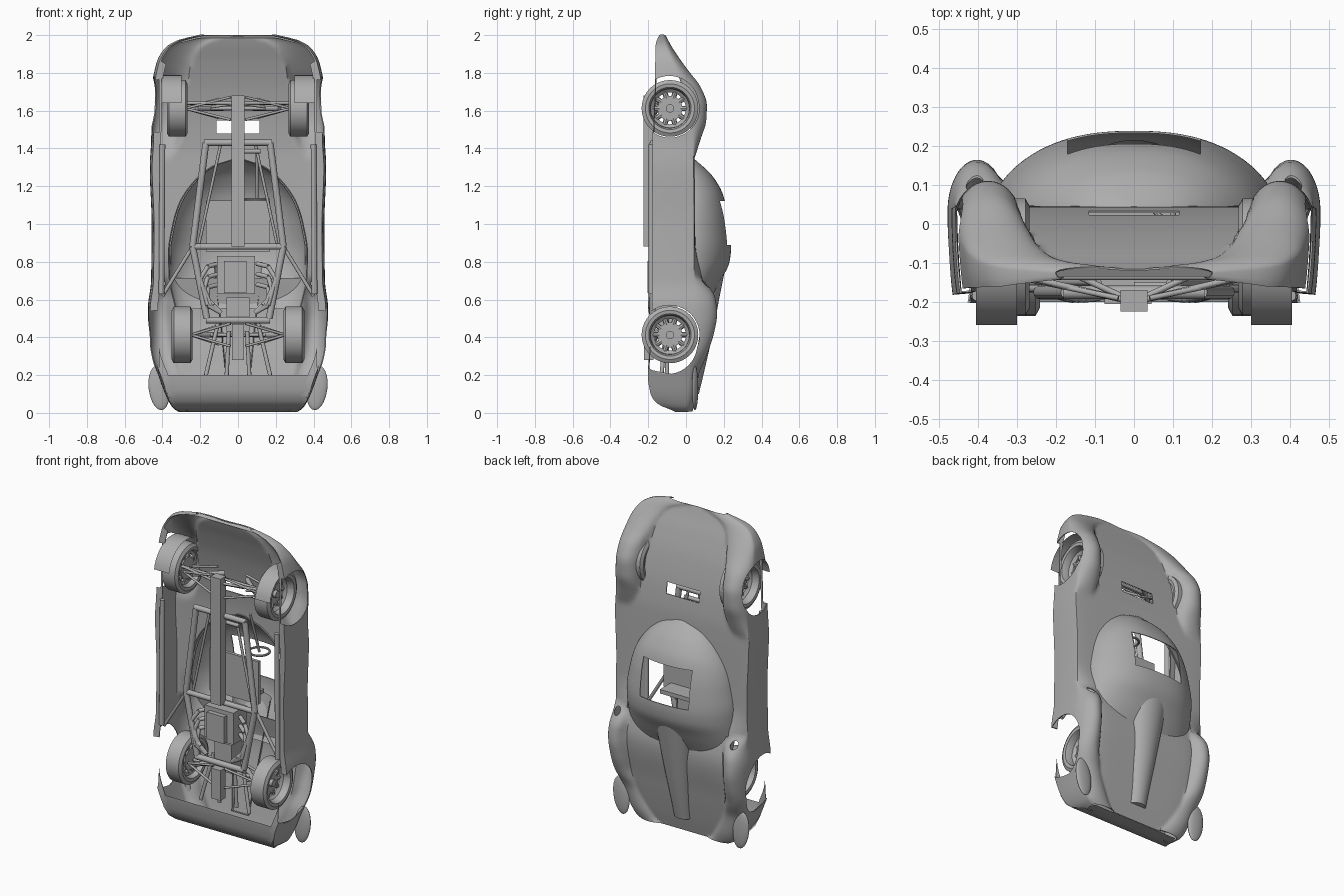
import bpy, bmesh, math
from mathutils import Vector, Matrix

old = bpy.data.objects.get("Cube")
if old:
    bpy.data.objects.remove(old, do_unlink=True)

grey = bpy.data.materials.new("plain_grey")
grey.use_nodes = True
grey.diffuse_color = (0.42, 0.42, 0.42, 1)
grey.node_tree.nodes["Principled BSDF"].inputs["Base Color"].default_value = (0.42, 0.42, 0.42, 1)
SIDES = (("left", 1), ("right", -1))
parts = []

def add(name, bm, keep=True):
    bmesh.ops.recalc_face_normals(bm, faces=bm.faces)
    me = bpy.data.meshes.new(name)
    bm.to_mesh(me)
    bm.free()
    ob = bpy.data.objects.new(name, me)
    bpy.context.scene.collection.objects.link(ob)
    if keep:
        me.materials.append(grey)
        parts.append(ob)
    return ob

def loft(name, rows, close=False, caps=(), keep=True):
    bm = bmesh.new()
    vs = [[bm.verts.new(p) for p in r] for r in rows]
    for a, b in zip(vs, vs[1:]):
        for i in range(len(a) if close else len(a) - 1):
            j = (i + 1) % len(a)
            bm.faces.new((a[i], a[j], b[j], b[i]))
    for c in caps:
        bm.faces.new(vs[c])
    return add(name, bm, keep)

def box(name, c, size, keep=True):
    bm = bmesh.new()
    bmesh.ops.create_cube(bm, size=1, matrix=Matrix.Translation(c) @ Matrix.Diagonal((*size, 1)))
    return add(name, bm, keep)

def cylinder(name, a, b, r, seg=12, keep=True):
    a, b = Vector(a), Vector(b)
    m = Matrix.Translation((a + b) / 2) @ (b - a).to_track_quat('Z', 'Y').to_matrix().to_4x4()
    bm = bmesh.new()
    bmesh.ops.create_cone(bm, cap_ends=True, segments=seg, radius1=r, radius2=r,
                          depth=(b - a).length, matrix=m)
    return add(name, bm, keep)

def pair(name, pts, r):
    """Run of tubing on both sides of the car."""
    for side, s in SIDES:
        for i, (a, b) in enumerate(zip(pts, pts[1:])):
            cylinder(f"{side}_{name}_{i + 1}", (s * a[0], *a[1:]), (s * b[0], *b[1:]), r)

def shell(ob, cutters):
    """Thicken a skin and cut its openings."""
    mod = ob.modifiers.new("thickness", 'SOLIDIFY')
    mod.thickness, mod.offset = .005, 0
    for c in cutters:
        c.hide_render = True
        mod = ob.modifiers.new("cut", 'BOOLEAN')
        mod.operation, mod.object, mod.solver = 'DIFFERENCE', c, 'EXACT'
    bpy.context.view_layer.update()
    ob.data = bpy.data.meshes.new_from_object(ob.evaluated_get(bpy.context.evaluated_depsgraph_get()))
    ob.modifiers.clear()
    for c in cutters:
        bpy.data.objects.remove(c, do_unlink=True)

def curve(*pts):
    """Smooth interpolation through (z, value) points without overshoot."""
    sec = [(b[1] - a[1]) / (b[0] - a[0]) for a, b in zip(pts, pts[1:])]
    tan = [sec[0]] + [0 if p * q <= 0 else 2 * p * q / (p + q) for p, q in zip(sec, sec[1:])] + [sec[-1]]
    def f(z):
        z = min(max(z, pts[0][0]), pts[-1][0])
        i = max(k for k in range(len(sec)) if pts[k][0] <= z)
        h = pts[i + 1][0] - pts[i][0]
        t = (z - pts[i][0]) / h
        return ((2*t**3 - 3*t*t + 1) * pts[i][1] + (t**3 - 2*t*t + t) * h * tan[i]
                + (3*t*t - 2*t**3) * pts[i + 1][1] + (t**3 - t*t) * h * tan[i + 1])
    return f

# Body outline curves along the length (nose at the top)
width = curve((0, .30), (.03, .345), (.2, .42), (.35, .468), (.55, .475), (.7, .458), (1, .455),
              (1.3, .465), (1.45, .457), (1.7, .455), (1.85, .43), (1.93, .385), (1.97, .32), (2, .2))
deck = curve((0, .01), (.1, .035), (.3, .075), (.55, .115), (.7, .09), (.9, .048), (1.35, .042),
             (1.5, .028), (1.7, -.012), (1.85, -.06), (1.95, -.1), (2, -.118))
shoulder = curve((0, 0), (.2, .01), (.5, .03), (.8, .042), (1.35, .038), (1.6, .01), (1.8, -.05),
                 (1.95, -.11), (2, -.125))
sill = curve((0, -.04), (.015, -.07), (.05, -.15), (.1, -.185), (.2, -.2), (.6, -.178), (1.4, -.176),
             (1.8, -.162), (1.95, -.158), (2, -.14))
front_top = curve((1.34, .04), (1.45, .075), (1.55, .105), (1.63, .108), (1.72, .077), (1.82, .003),
                  (1.93, -.073), (2, -.112))
front_half = curve((1.34, .055), (1.5, .08), (1.65, .083), (1.85, .092), (2, .095))
rear_top = curve((0, .03), (.08, .05), (.2, .065), (.3, .105), (.42, .145), (.52, .162), (.6, .155),
                 (.68, .11), (.74, .04))
rear_half = curve((0, .08), (.74, .07))
roof = curve((.55, .1), (.65, .155), (.7, .18), (.8, .228), (.87, .236), (1, .226), (1.15, .195),
             (1.25, .14), (1.345, .04))
roof_width = curve((.55, .33), (.72, .365), (.85, .368), (1, .345), (1.1, .315), (1.2, .255),
                   (1.3, .145), (1.345, .02))

def height(s, z):
    w, ys = width(z), shoulder(z)
    y = deck(z) + (ys - deck(z)) * s ** 8
    for top, half, lo, hi in ((front_top, front_half, 1.34, 2), (rear_top, rear_half, 0, .74)):
        t = (s * w - w + half(z)) / half(z)
        if lo <= z <= hi and abs(t) <= 1:
            y = max(y, ys + (top(z) - ys) * math.sqrt(1 - t * t))
    return y

# Body shell: hood, fenders and sides, open underneath
rows = []
for i in range(101):
    t = i / 100
    z = .008 + 1.992 * (.7 * t + .15 * (1 - math.cos(math.pi * t)))
    w, ys, yb = width(z), shoulder(z), sill(z)
    half = [(s * w, height(s, z), z) for s in (math.sin(k / 38 * math.pi / 2) for k in range(39))]
    half += [(w - .012 * (k / 6) ** 2, ys + (yb - ys) * k / 6, z) for k in range(1, 7)]
    half.append((w - (.05 if z < 1.85 else .02), yb + .004, z))
    rows.append([(-x, y, q) for x, y, q in reversed(half[1:])] + half)
body = loft("body_shell", rows)

# Openings: cockpit, hood vent, wheel arches, fender intakes
edge = [(roof_width(z) - .012, z) for z in (.715 + k * .0249 for k in range(26))]
plan = [(x, z) for x, z in edge if x > .02]
plan += [(-x, z) for x, z in reversed(plan)]
cutters = [loft("cockpit_cutter", [[(x, y, z) for x, z in plan] for y in (-.1, .3)], True, (0, 1), False),
           box("vent_cutter", (0, .05, 1.513), (.23, .12, .07), False)]
for s in (1, -1):
    for y, z, r in ((-.085, 1.612, .155), (-.088, 1.629, .155), (-.088, .41, .16), (-.1, .365, .16)):
        cutters.append(cylinder("arch_cutter", (s * .418, y, z), (s * .6, y, z), r, 40, False))
    cutters.append(cylinder("intake_cutter", (s * .408, -.1, .685), (s * .408, .3, .685), .022, 20, False))
shell(body, cutters)

# Canopy dome with the windscreen opening
rows = []
for i in range(61):
    z = .55 + .795 * math.sin(i / 60 * math.pi / 2)
    ts = [math.sin(k / 24 * math.pi / 2) for k in range(-24, 25)]
    rows.append([(t * roof_width(z), .03 + (roof(z) - .03) * (1 - min(abs(t), 1) ** 2.4) ** .6, z) for t in ts])
shell(loft("canopy", rows), [box("screen_cutter", (0, .22, 1.005), (.34, .2, .235), False)])

# Wheel well liners ahead of the front wheels
for side, s in SIDES:
    loft(side + "_front_liner", [[(s * x, -.085 + .176 * math.cos(a), 1.612 + .176 * math.sin(a))
                                  for a in (k * math.pi / 20 for k in range(6, 20))] for x in (.3, .405)])

# Nose lip under the hood edge
xs = [k * .03 for k in range(-10, 11)]
loft("nose_lip", [[(x, y, z - .25 * max(0, abs(x) - .2)) for x in xs] for y, z in ((-.114, 1.996), (-.134, 1.985))])

# Tail panel wrapping up under the rear
loft("tail_panel", [[(k / 10 * w, y, z) for k in range(-10, 11)] for w, y, z in
                    ((.405, -.2, .2), (.385, -.192, .12), (.365, -.17, .065), (.345, -.13, .03),
                     (.32, -.06, .012), (.3, .012, .006))])

# Spine scoop on the rear deck, open at the forward end
loft("spine_scoop", [[(hw * math.cos(a * math.pi / 16), y0 + (y1 - y0) * math.sin(a * math.pi / 16), z)
                      for a in range(17)] for z, y0, y1, hw in
                     ((.8, .13, .215, .13), (.6, .1, .175, .108), (.4, .07, .138, .086),
                      (.2, .035, .092, .066), (.1, .02, .068, .058))], caps=(-1,))

# Flared fins at the tail corners
for side, s in SIDES:
    bm = bmesh.new()
    bmesh.ops.create_uvsphere(bm, u_segments=24, v_segments=14, radius=1,
                              matrix=Matrix.Translation((s * .418, .048, .132))
                              @ Matrix.Rotation(s * .12, 4, 'Y') @ Matrix.Diagonal((.055, .017, .118, 1)))
    add(side + "_tail_fin", bm)

# Wheels: turned tyre, pierced dish and hub
tyre = ((.112, -.052), (.13, -.055), (.15, -.044), (.15, .044), (.13, .055), (.112, .052), (.104, .03), (.1, -.03))
rim = ((.084, -.022), (.106, -.026), (.106, .012), (.084, -.006))
for end, wx, wz in (("front", .322, 1.612), ("rear", .296, .413)):
    for side, s in SIDES:
        n, c, out = f"{end}_{side}", Vector((s * wx, -.085, wz)), Vector((s, 0, 0))
        for part, prof in (("tyre", tyre), ("rim", rim)):
            loft(f"{n}_{part}", [[c + Vector((s * x, r * math.cos(a * math.pi / 20), r * math.sin(a * math.pi / 20)))
                                  for r, x in prof] for a in range(41)], close=True)
        cylinder(n + "_hub", c - out * .03, c - out * .004, .066, 28)
        cylinder(n + "_cap", c - out * .01, c + out * .016, .022, 20)
        for k in range(10):
            d = Vector((0, math.cos(k * math.pi / 5), math.sin(k * math.pi / 5)))
            cylinder(f"{n}_spoke_{k + 1}", c - out * .014 + d * .055, c - out * .014 + d * .092, .014, 8)

# Frame: spine, rails and cross members
box("front_spine", (0, -.197, 1.28), (.07, .055, .8))
box("rear_spine", (0, -.197, .375), (.066, .05, .19))
pair("frame_rail", [(.17, -.175, 1.43), (.24, -.175, .88), (.165, -.175, .5)], .018)
pair("inner_rail", [(.09, -.15, 1.43), (.21, -.15, .88)], .008)
for n, hw, y, z, r in (("front", .18, -.175, 1.43, .017), ("middle", .245, -.175, .88, .016),
                       ("rear", .17, -.175, .49, .018), ("nose", .31, -.135, 1.64, .009)):
    cylinder(n + "_cross_member", (-hw, y, z), (hw, y, z), r)
cylinder("dash_cross_member", (0, -.16, 1.385), (.12, -.16, 1.385), .012)
pair("rear_strut", [(.045, -.1, .5), (.06, -.1, .2)], .011)
pair("tail_strut", [(.1, -.1, .5), (.17, -.13, .2)], .011)
pair("sill_rail", [(.4, -.183, 1.42), (.405, -.183, .63)], .015)
pair("outrigger", [(.24, -.165, .88), (.4, -.165, .62)], .01)
pair("nose_brace", [(.28, -.135, 1.64), (0, -.2, 1.64), (.14, -.135, 1.62)], .008)

# Suspension arms
for end, z, wx in (("front", 1.612, .28), ("rear", .413, .25)):
    pair(end + "_lower_arm", [(.04, -.19, z + .06), (wx, -.14, z), (.04, -.19, z - .06)], .007)
    pair(end + "_upper_arm", [(.1, -.06, z + .05), (wx, -.05, z), (.1, -.06, z - .05)], .007)
    pair(end + "_damper", [(.08, -.02, z), (.22, -.14, z)], .014)
    cylinder(end + "_axle", (-wx, -.085, z), (wx, -.085, z), .01)

# Engine, exhaust and gearbox
box("engine_block", (-.01, -.11, .73), (.2, .13, .2))
box("engine_sump", (-.015, -.185, .72), (.12, .04, .17))
box("gearbox", (0, -.1, .52), (.12, .1, .18))
for k in range(3):
    z = .79 - k * .055
    pair(f"exhaust_{k + 1}", [(.1, -.12, z), (.16, -.16, z - .015), (.2 - k * .02, -.18, z - .08),
                              (.16 - k * .015, -.19, .57), (.09, -.185, .53)], .012)

# Cockpit: seat and steering wheel
box("seat_base", (0, -.03, .99), (.34, .02, .27))
box("seat_back", (-.02, .03, .88), (.28, .12, .025))
loft("steering_wheel", [[((.06 + .007 * math.cos(b)) * math.cos(a) + .1, (.06 + .007 * math.cos(b)) * math.sin(a) + .07,
                          .007 * math.sin(b) + 1.13) for b in (j * math.pi / 4 for j in range(8))]
                        for a in (i * math.pi / 14 for i in range(29))], close=True)
cylinder("steering_column", (.1, .07, 1.13), (.1, -.02, 1.4), .008)

# Smooth shading with sharp creases
bpy.ops.object.select_all(action='DESELECT')
for ob in parts:
    ob.select_set(True)
bpy.context.view_layer.objects.active = body
bpy.ops.object.shade_smooth_by_angle(angle=math.radians(35))
